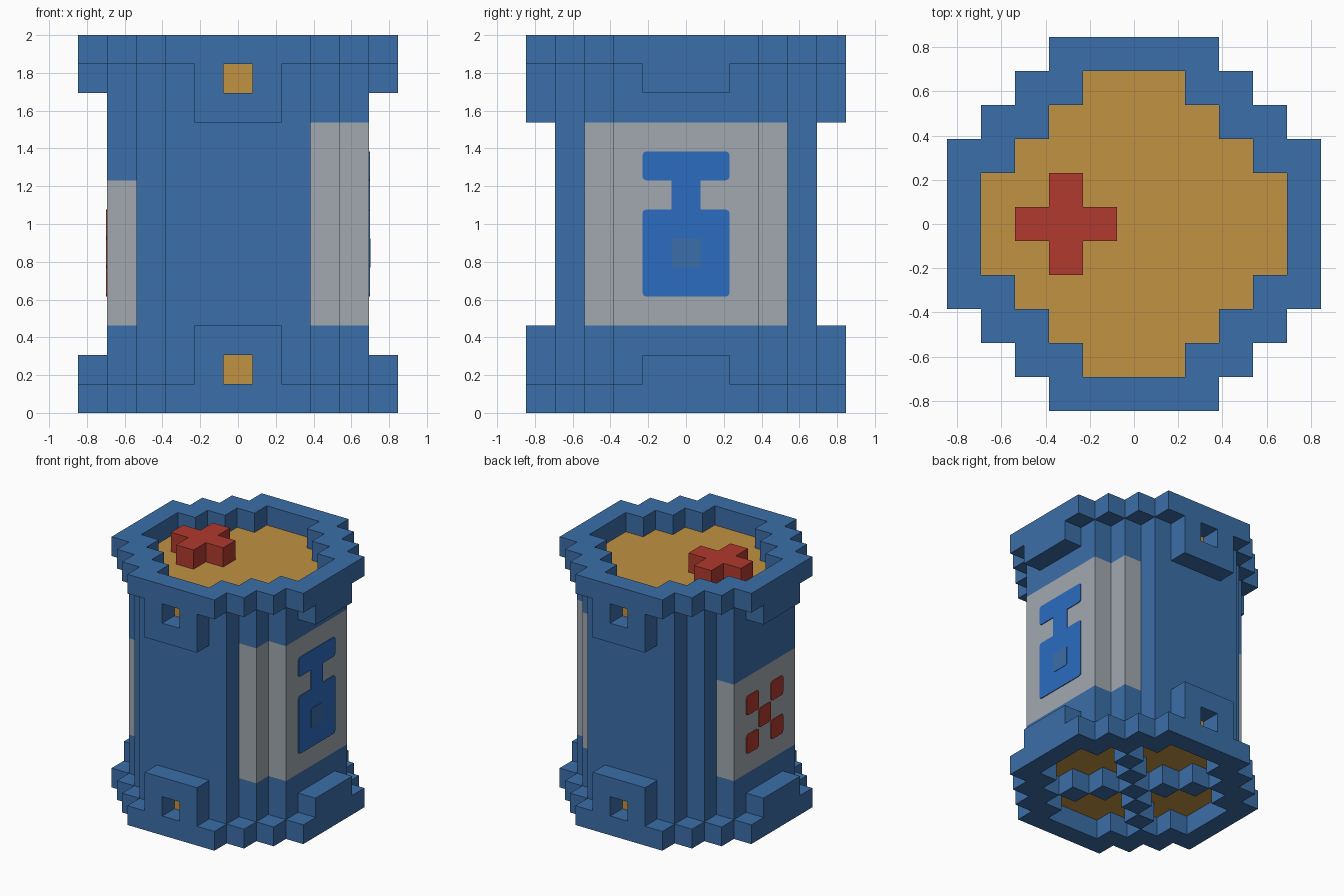
import bpy
import bmesh
from mathutils import Matrix, Vector

if "Cube" in bpy.data.objects:
    bpy.data.objects.remove(bpy.data.objects["Cube"])

U = 2 / 13  # one block
R = range(-5, 6)


def srgb(hex_code):
    vals = [int(hex_code[i:i + 2], 16) / 255 for i in (0, 2, 4)]
    return [v / 12.92 if v < 0.04 else ((v + 0.055) / 1.055) ** 2.4 for v in vals] + [1]


def material(name, hex_code):
    m = bpy.data.materials.new(name)
    m.use_nodes = True
    m.diffuse_color = srgb(hex_code)
    m.node_tree.nodes["Principled BSDF"].inputs["Base Color"].default_value = srgb(hex_code)
    return m


BLUE = material("casing blue", "3B6EA8")
GOLD = material("ochre", "C09241")
RED = material("red", "B03A2E")
GREY = material("label grey", "A1A9AF")
BRIGHT = material("emblem blue", "2B6CC0")


def finish(name, bm, *mats):
    bmesh.ops.recalc_face_normals(bm, faces=bm.faces)
    mesh = bpy.data.meshes.new(name)
    bm.to_mesh(mesh)
    bm.free()
    for m in mats:
        mesh.materials.append(m)
    ob = bpy.data.objects.new(name, mesh)
    bpy.context.collection.objects.link(ob)
    return ob


def slab_mesh(plan, z0, z1):
    """Extrude every block of the plan from layer z0 up to layer z1."""
    bm = bmesh.new()
    corners = {}

    def corner(x, y):
        if (x, y) not in corners:
            corners[x, y] = bm.verts.new((x * U, y * U, z0 * U))
        return corners[x, y]

    for x in R:
        for y in R:
            if plan(x, y):
                a, b, c, d = x - .5, x + .5, y - .5, y + .5
                bm.faces.new([corner(a, c), corner(b, c), corner(b, d), corner(a, d)])
    base = bm.faces[:]
    top = bmesh.ops.extrude_face_region(bm, geom=base, use_keep_orig=True)["geom"]
    bmesh.ops.translate(bm, vec=(0, 0, (z1 - z0) * U),
                        verts=[v for v in top if isinstance(v, bmesh.types.BMVert)])
    bmesh.ops.recalc_face_normals(bm, faces=bm.faces)
    bmesh.ops.dissolve_limit(bm, angle_limit=0.01, verts=bm.verts, edges=bm.edges)
    return bm


def slab(name, plan, z0, z1, mat):
    return finish(name, slab_mesh(plan, z0, z1), mat)


def plate(name, side, y, z, width, height, mat, thick=0.006, bevel=0.02):
    """Thin plate on the side wall, centred at block position y, z."""
    bm = bmesh.new()
    size = Vector((thick, width * U, height * U))
    place = Matrix.Translation((side * (4.5 * U + thick / 2), y * U, z * U))
    bmesh.ops.create_cube(bm, size=1, matrix=place @ Matrix.Diagonal(size).to_4x4())
    if bevel:
        edges = [e for e in bm.edges
                 if abs(e.verts[0].co.x - e.verts[1].co.x) > thick / 2]
        bmesh.ops.bevel(bm, geom=edges, offset=bevel, segments=2,
                        profile=0.5, affect='EDGES')
    return finish(name, bm, mat)


# Stepped round plans
def rim_plan(x, y):
    return abs(x) + abs(y) <= 7


def body_plan(x, y):
    return abs(x) + abs(y) <= 6 and max(abs(x), abs(y)) <= 4


def core_plan(x, y):
    return abs(x) + abs(y) <= 5 and max(abs(x), abs(y)) <= 4


# Main body, with a grey label wrapped on each side
bm = slab_mesh(body_plan, 2, 11)
for level in (3, 8, 10):
    bmesh.ops.bisect_plane(bm, geom=bm.verts[:] + bm.edges[:] + bm.faces[:],
                           plane_co=(0, 0, level * U), plane_no=(0, 0, 1))
for f in bm.faces:
    c = f.calc_center_median() / U
    if abs(f.normal.z) < 0.5:
        right_label = c.x > 2.6 and 3 < c.z < 10
        left_label = c.x < -3.6 and 3 < c.z < 8
        f.material_index = int(right_label or left_label)
finish("body", bm, BLUE, GREY)

# Both ends: rim, collar, ochre disc, side tabs, front and back brackets
for end, rim, collar, lip in (("bottom", 0, 1, 2), ("top", 12, 11, 10)):
    slab(end + "_rim", lambda x, y: rim_plan(x, y) and not core_plan(x, y),
         rim, rim + 1, BLUE)
    slab(end + "_collar", lambda x, y: body_plan(x, y) and not core_plan(x, y),
         collar, collar + 1, BLUE)
    slab(end + "_disc", core_plan, collar, collar + 1, GOLD)
    slab(end + "_side_tabs", lambda x, y: abs(x) == 5 and abs(y) <= 1,
         collar, collar + 1, BLUE)
    slab(end + "_bracket_legs", lambda x, y: abs(y) == 5 and abs(x) == 1,
         collar, collar + 1, BLUE)
    slab(end + "_bracket_bars", lambda x, y: abs(y) == 5 and abs(x) <= 1,
         lip, lip + 1, BLUE)

# Diagonal braces under the base
slab("base_braces", lambda x, y: abs(x) == abs(y) <= 2, 0, 1, BLUE)

# Raised cross on the lid
slab("lid_cross", lambda x, y: abs(x + 2) + abs(y) <= 1, 12, 13, RED)

# Emblem on the right label
plate("emblem_cap", 1, 0, 8.5, 3, 1, BRIGHT)
plate("emblem_neck", 1, 0, 7.5, 1, 1, BRIGHT, bevel=0)
plate("emblem_base", 1, 0, 5.5, 3, 3, BRIGHT)
plate("emblem_window", 1, 0, 5.5, 1, 1, BLUE, thick=0.009, bevel=0.01)

# Five red dots on the left label
for y in (-1, 0, 1):
    for z in (-1, 0, 1):
        if abs(y) == abs(z):
            plate("label_dot", -1, y, 5.5 + z, 1, 1, RED)
